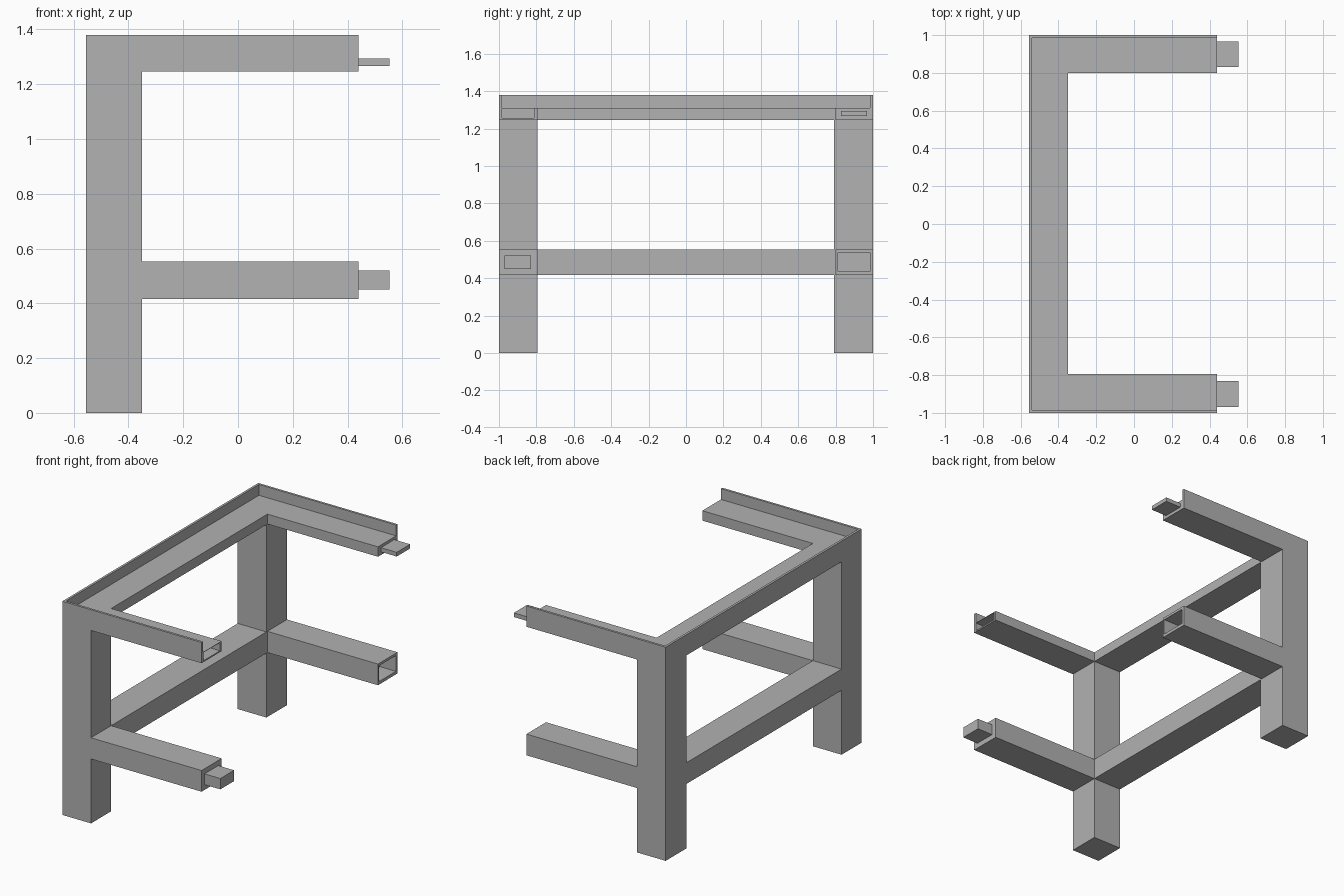
import bpy
import bmesh

cube = bpy.data.objects.get("Cube")
if cube:
    bpy.data.objects.remove(cube, do_unlink=True)

# Single grey finish
GREY = (0.445, 0.445, 0.445, 1.0)
metal = bpy.data.materials.new("plain grey")
metal.use_nodes = True
metal.diffuse_color = GREY
metal.node_tree.nodes["Principled BSDF"].inputs["Base Color"].default_value = GREY


def bar(name, x, y, z, joint=None, length=0):
    """Box between ranges; joint = (y, z) ranges of a tenon (+length) or socket (-length)."""
    bm = bmesh.new()
    bmesh.ops.create_cube(bm, size=1)
    for v in bm.verts:
        v.co = [r[0] if c < 0 else r[1] for c, r in zip(v.co, (x, y, z))]
    bm.normal_update()
    if joint:
        end = max(bm.faces, key=lambda f: f.normal.x)
        bmesh.ops.inset_individual(bm, faces=[end], thickness=0.01)
        mid = end.calc_center_median()
        for v in end.verts:
            v.co.y = joint[0][v.co.y > mid.y]
            v.co.z = joint[1][v.co.z > mid.z]
        new = bmesh.ops.extrude_discrete_faces(bm, faces=[end])["faces"][0]
        bmesh.ops.translate(bm, verts=new.verts, vec=(length, 0, 0))
    bmesh.ops.recalc_face_normals(bm, faces=bm.faces)
    mesh = bpy.data.meshes.new(name)
    bm.to_mesh(mesh)
    bm.free()
    mesh.materials.append(metal)
    obj = bpy.data.objects.new(name, mesh)
    bpy.context.collection.objects.link(obj)
    return obj


POST = (-0.555, -0.35)      # depth of legs and long rails
ARM = (-0.35, 0.44)         # reach of the side arms
FRONT = (-1, -0.795)
BACK = (0.8, 1)
BACK_LEG = (0.79, 1)
SPAN = (FRONT[1], BACK_LEG[0])
LOW = (0.416, 0.553)
TOP = (1.246, 1.31)
LIP = (1.31, 1.38)
WALL = 0.015
REACH = 0.113

# Legs
bar("front_leg", POST, FRONT, (0, TOP[1]))
bar("back_leg", POST, BACK_LEG, (0, TOP[1]))

# Long rails
bar("lower_long_rail", POST, SPAN, LOW)
bar("upper_long_rail", POST, SPAN, TOP)

# Side arms: tenons and sockets alternate between the corners
bar("lower_front_arm", ARM, FRONT, LOW, ((-0.97, -0.83), (0.45, 0.52)), REACH)
bar("lower_back_arm", ARM, BACK, LOW, ((0.813, 0.983), (0.436, 0.537)), -REACH)
bar("upper_front_arm", ARM, FRONT, TOP, ((-0.983, -0.813), (1.255, 1.307)), -REACH)
bar("upper_back_arm", ARM, BACK, TOP, ((0.83, 0.967), (1.266, 1.293)), REACH)

# Thin raised lip around the outer top edge
bar("long_lip", (POST[0], POST[0] + WALL), (-1, 1), LIP)
bar("front_lip", (POST[0] + WALL, ARM[1]), (-1, -1 + WALL), LIP)
bar("back_lip", (POST[0] + WALL, ARM[1]), (1 - WALL, 1), LIP)
